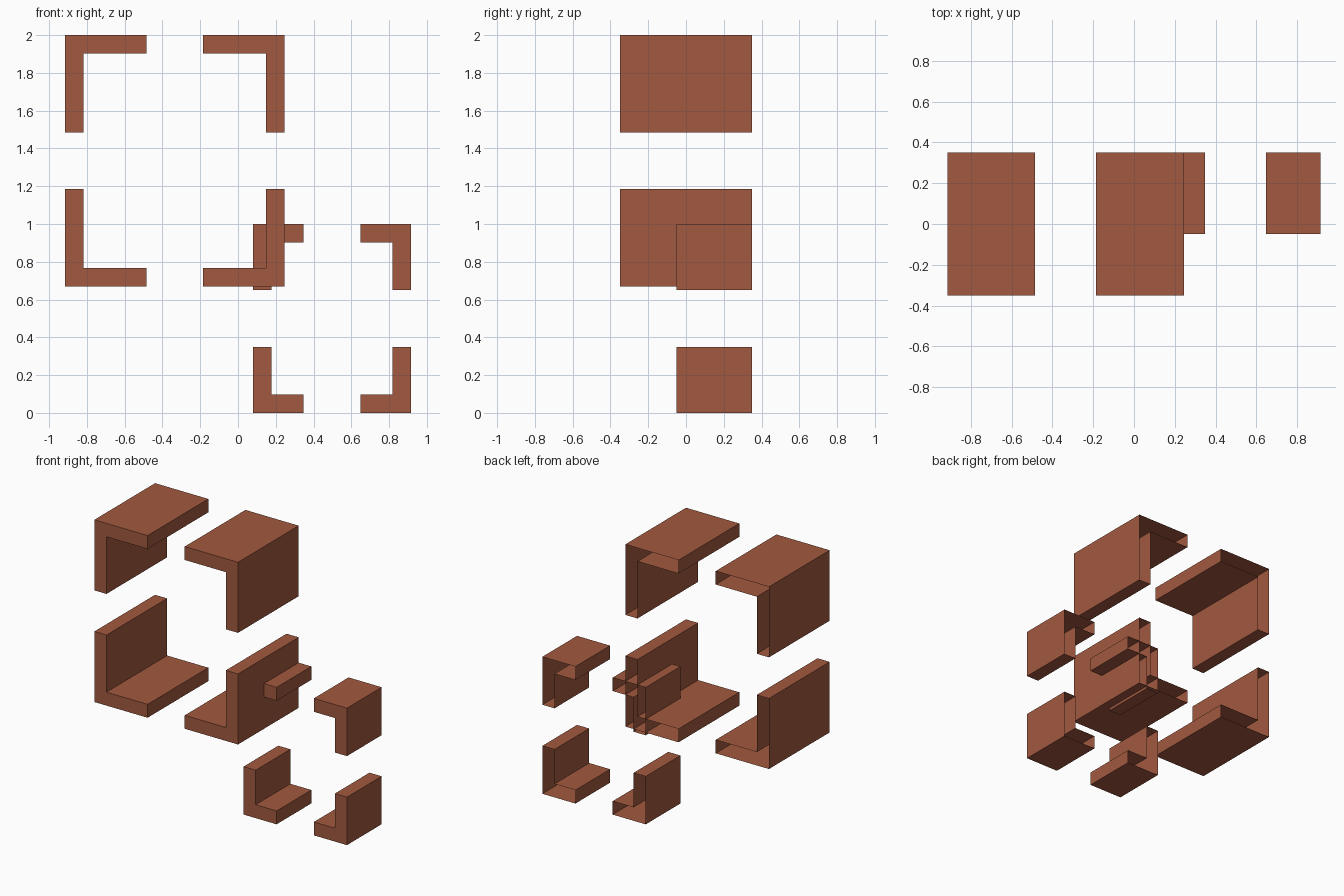
import bpy
import bmesh

if "Cube" in bpy.data.objects:
    bpy.data.objects.remove(bpy.data.objects["Cube"])

T = 0.098  # wall thickness

mat = bpy.data.materials.new("brick_red")
mat.diffuse_color = (0.36, 0.10, 0.05, 1)
mat.use_nodes = True
mat.node_tree.nodes["Principled BSDF"].inputs["Base Color"].default_value = mat.diffuse_color


def bracket_frame(name, x0, x1, z0, z1, arm, leg, front, back):
    """Four L-shaped corner shells, open at the back, around a frame centre."""
    cx, cz = (x0 + x1) / 2, (z0 + z1) / 2
    w, h = x0 - cx, z0 - cz
    # lower left L profile, relative to the frame centre
    profile = [(w, h), (w + arm, h), (w + arm, h + T),
               (w + T, h + T), (w + T, h + leg), (w, h + leg)]
    bm = bmesh.new()
    f = [bm.verts.new((x, front, z)) for x, z in profile]
    b = [bm.verts.new((x, back, z)) for x, z in profile]
    bm.faces.new(f)  # front cap only
    for i in range(len(f)):
        j = (i + 1) % len(f)
        bm.faces.new((f[j], f[i], b[i], b[j]))
    mesh = bpy.data.meshes.new(name)
    bm.to_mesh(mesh)
    bm.free()
    mesh.materials.append(mat)
    ob = bpy.data.objects.new(name, mesh)
    ob.location = (cx, 0, cz)
    bpy.context.collection.objects.link(ob)
    # repeat the corner left-right and up-down
    mirror = ob.modifiers.new("corners", 'MIRROR')
    mirror.use_axis = (True, False, True)
    return ob


# tall deep frame at upper left
bracket_frame("large_corner_brackets", -0.915, 0.245, 0.67, 2.0,
              0.43, 0.515, -0.35, 0.35)
# smaller shallow frame at lower right, flush at the back
bracket_frame("small_corner_brackets", 0.08, 0.915, 0.0, 1.0,
              0.267, 0.35, -0.05, 0.35)
